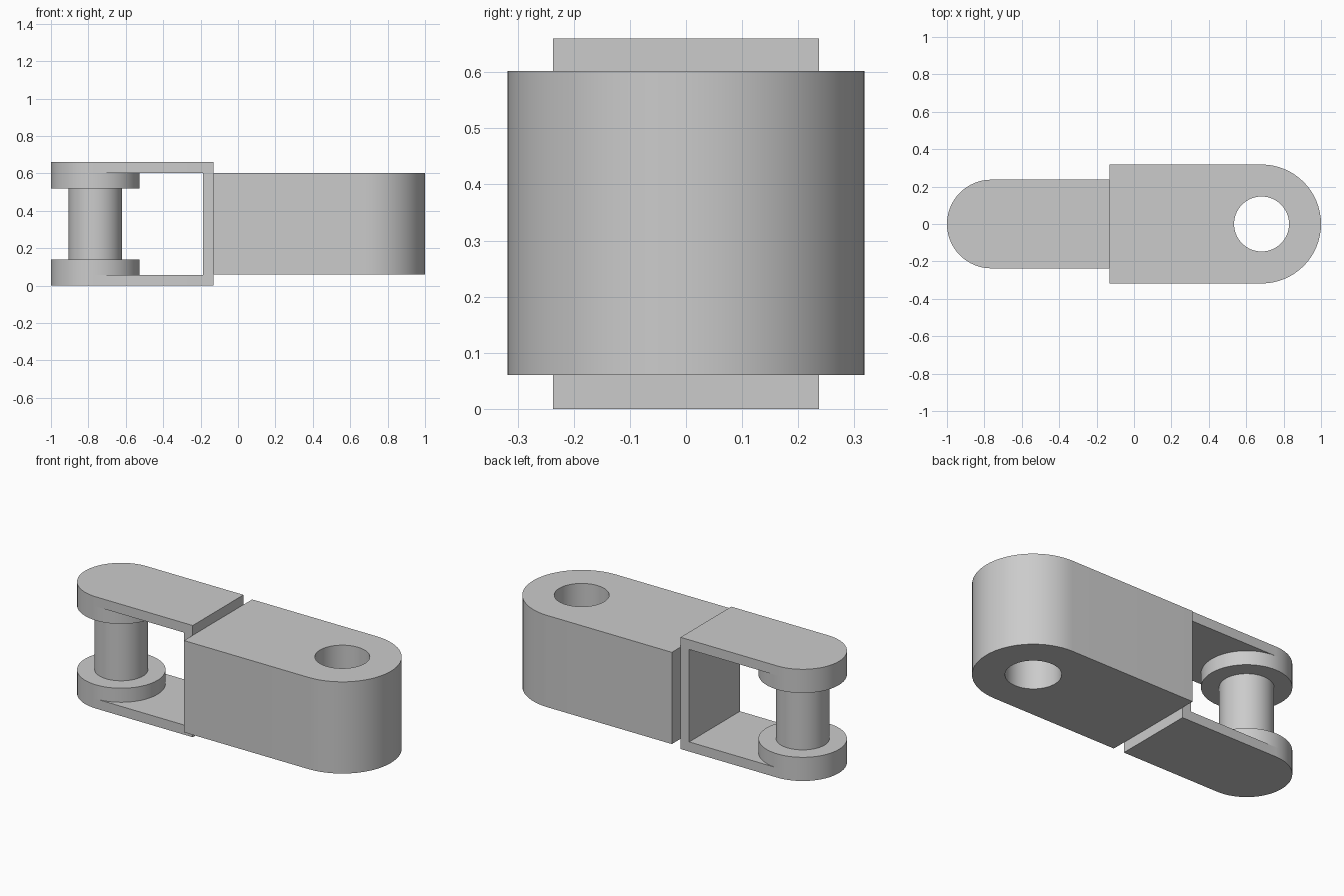
import bpy
import bmesh
from math import cos, sin, pi

if "Cube" in bpy.data.objects:
    bpy.data.objects.remove(bpy.data.objects["Cube"], do_unlink=True)

steel = bpy.data.materials.new("grey_steel")
steel.use_nodes = True
grey = (0.6, 0.6, 0.6, 1)
steel.diffuse_color = grey
steel.node_tree.nodes["Principled BSDF"].inputs["Base Color"].default_value = grey

HEIGHT = 0.66
ARM = 0.057          # thickness of yoke arms and web
WEB_X = -0.13        # joint between yoke and block
PIN_X, PIN_R, ARM_R = -0.763, 0.143, 0.237
EYE_X, EYE_R, BLOCK_R = 0.682, 0.147, 0.318


def arc(cx, radius, start, end, steps):
    angles = [start + (end - start) * i / steps for i in range(steps + 1)]
    return [(cx + radius * cos(a), radius * sin(a)) for a in angles]


def smooth(obj):
    bpy.ops.object.select_all(action="DESELECT")
    obj.select_set(True)
    bpy.context.view_layer.objects.active = obj
    bpy.ops.object.shade_smooth_by_angle(angle=pi / 6)


def extrude(name, outline, z0, z1):
    """Prism from a flat outline."""
    bm = bmesh.new()
    face = bm.faces.new([bm.verts.new((x, y, z0)) for x, y in outline])
    grown = bmesh.ops.extrude_face_region(bm, geom=[face])["geom"]
    top = [v for v in grown if isinstance(v, bmesh.types.BMVert)]
    bmesh.ops.translate(bm, verts=top, vec=(0, 0, z1 - z0))
    bmesh.ops.recalc_face_normals(bm, faces=bm.faces)
    mesh = bpy.data.meshes.new(name)
    bm.to_mesh(mesh)
    bm.free()
    mesh.materials.append(steel)
    obj = bpy.data.objects.new(name, mesh)
    bpy.context.collection.objects.link(obj)
    smooth(obj)
    return obj


def disc(name, cx, radius, z0, z1):
    return extrude(name, arc(cx, radius, 0, 2 * pi, 64)[:-1], z0, z1)


# Yoke: two round-ended arms, each with a boss, joined by a web
arm = arc(PIN_X, ARM_R, pi / 2, 3 * pi / 2, 32) + [(WEB_X, -ARM_R), (WEB_X, ARM_R)]
BOSS = 0.14
extrude("lower_arm", arm, 0, ARM)
extrude("upper_arm", arm, HEIGHT - ARM, HEIGHT)
disc("lower_boss", PIN_X, ARM_R, ARM, BOSS)
disc("upper_boss", PIN_X, ARM_R, HEIGHT - BOSS, HEIGHT - ARM)
disc("pin", PIN_X, PIN_R, BOSS, HEIGHT - BOSS)
web = [(x, y) for x, y in ((WEB_X - ARM, -ARM_R), (WEB_X, -ARM_R),
                           (WEB_X, ARM_R), (WEB_X - ARM, ARM_R))]
extrude("web", web, ARM, HEIGHT - ARM)

# Block with a rounded end and a through hole
block_outline = arc(EYE_X, BLOCK_R, -pi / 2, pi / 2, 32)
block_outline += [(WEB_X, BLOCK_R), (WEB_X, -BLOCK_R)]
block = extrude("eye_block", block_outline, 0.06, 0.602)
cutter = disc("hole_cutter", EYE_X, EYE_R, -0.1, HEIGHT + 0.1)
cutter.hide_render = True
cut = block.modifiers.new("hole", "BOOLEAN")
cut.operation = "DIFFERENCE"
cut.solver = "EXACT"
cut.object = cutter
smooth(block)
bpy.ops.object.modifier_apply(modifier="hole")
bpy.data.objects.remove(cutter, do_unlink=True)
smooth(block)
